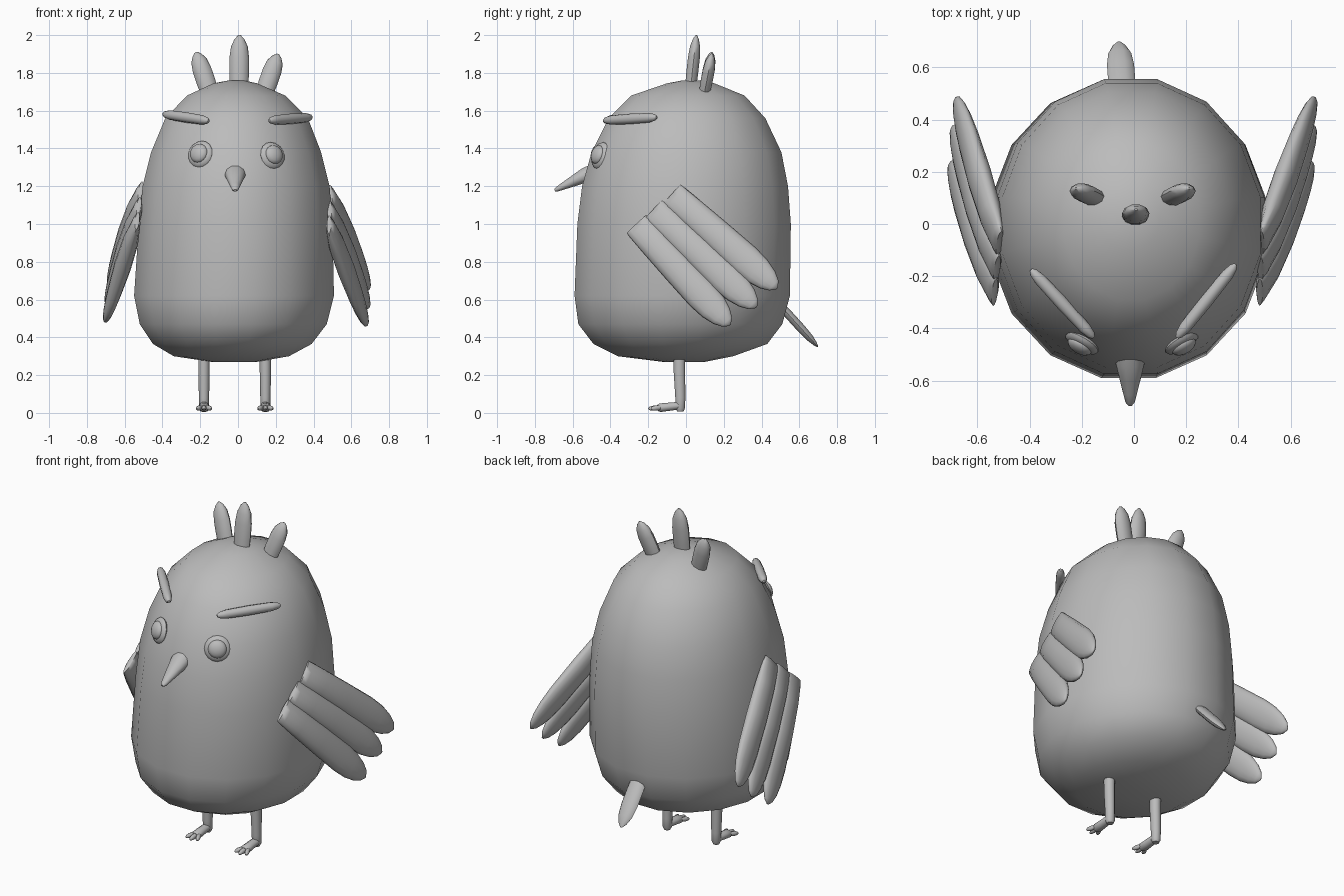
import bpy, bmesh, math
from mathutils import Vector

if "Cube" in bpy.data.objects:
    bpy.data.objects.remove(bpy.data.objects["Cube"])

grey = bpy.data.materials.new("plain grey")
grey.diffuse_color = (0.5, 0.5, 0.5, 1)
grey.use_nodes = True
grey.node_tree.nodes["Principled BSDF"].inputs["Base Color"].default_value = grey.diffuse_color


def tube(name, rows, side, n=10, axis=None, phase=0.0, angle=50):
    """Loft of elliptical rings; rows are (centre, half width, half thickness)."""
    axis = Vector(axis) if axis else Vector(rows[-1][0]) - Vector(rows[0][0])
    axis.normalize()
    side = Vector(side)
    side = (side - axis * side.dot(axis)).normalized()
    up = axis.cross(side)
    bm = bmesh.new()
    rings = []
    for c, w, t in rows:
        ring = []
        for i in range(n):
            a = 2 * math.pi * i / n + phase
            ring.append(bm.verts.new(Vector(c) + side * w * math.cos(a) + up * t * math.sin(a)))
        rings.append(ring)
    for r, s in zip(rings, rings[1:]):
        for i in range(n):
            j = (i + 1) % n
            bm.faces.new((r[i], r[j], s[j], s[i]))
    bm.faces.new(rings[0][::-1])
    bm.faces.new(rings[-1])
    return finish(name, bm, angle)


def finish(name, bm, angle=50):
    bmesh.ops.recalc_face_normals(bm, faces=bm.faces)
    me = bpy.data.meshes.new(name)
    bm.to_mesh(me)
    bm.free()
    me.materials.append(grey)
    ob = bpy.data.objects.new(name, me)
    bpy.context.collection.objects.link(ob)
    bpy.ops.object.select_all(action='DESELECT')
    ob.select_set(True)
    bpy.context.view_layer.objects.active = ob
    bpy.ops.object.shade_smooth_by_angle(angle=math.radians(angle))
    return ob


def shaft(name, a, b, side, profile, w, t, n=10):
    """Straight tube from a to b; profile is (position, scale) along it."""
    a, b = Vector(a), Vector(b)
    return tube(name, [(a.lerp(b, v), w * s, t * s) for v, s in profile], side, n)


def button(name, centre, normal, r, depth):
    """Flattened ball facing along normal."""
    bm = bmesh.new()
    bmesh.ops.create_uvsphere(bm, u_segments=16, v_segments=8, radius=1)
    q = Vector(normal).to_track_quat('Z', 'Y')
    for v in bm.verts:
        v.co = Vector(centre) + q @ Vector((v.co.x * r, v.co.y * r, v.co.z * depth))
    return finish(name, bm)


# Body: z, left, right, front, back
outline = [
    (0.27, -0.14, 0.10, -0.12, 0.10),
    (0.30, -0.34, 0.27, -0.36, 0.25),
    (0.365, -0.45, 0.39, -0.49, 0.43),
    (0.47, -0.52, 0.47, -0.57, 0.51),
    (0.62, -0.55, 0.508, -0.59, 0.55),
    (1.00, -0.525, 0.50, -0.575, 0.555),
    (1.20, -0.505, 0.485, -0.55, 0.54),
    (1.38, -0.46, 0.44, -0.50, 0.505),
    (1.56, -0.385, 0.37, -0.41, 0.42),
    (1.68, -0.27, 0.25, -0.29, 0.31),
    (1.745, -0.13, 0.10, -0.10, 0.15),
    (1.76, -0.05, 0.03, -0.02, 0.07),
]
k = 0.5 / math.cos(math.pi / 16)
tube("body", [(((l + r) / 2, (f + b) / 2, z), (r - l) * k, (b - f) * k)
              for z, l, r, f, b in outline],
     (1, 0, 0), 16, axis=(0, 0, 1), phase=math.pi / 16, angle=80)

# Eyes and brows
for label, s, x, z in (("left", -1, -0.20, 1.37), ("right", 1, 0.183, 1.363)):
    normal = Vector((s * 0.5, -0.85, 0.28)).normalized()
    c = Vector((x, -0.455, z))
    button(label + "_eye", c, normal, 0.073, 0.025)
    button(label + "_pupil", c + normal * 0.015, normal, 0.052, 0.028)
capsule = [(0, 0.3), (0.04, 0.7), (0.14, 1), (0.5, 1.1), (0.86, 1), (0.96, 0.7), (1, 0.3)]
shaft("left_brow", (-0.395, -0.175, 1.582), (-0.155, -0.435, 1.546), (0, 0, 1), capsule, 0.025, 0.024)
shaft("right_brow", (0.39, -0.155, 1.565), (0.165, -0.435, 1.548), (0, 0, 1), capsule, 0.025, 0.024)

# Beak
shaft("beak", (-0.015, -0.46, 1.295), (-0.015, -0.695, 1.178), (1, 0, 0),
      [(0, 0.9), (0.3, 1), (0.55, 0.75), (0.8, 0.48), (0.95, 0.32), (1, 0.15)], 0.056, 0.042)

# Crest feathers
plume = [(0, 0.9), (0.3, 1), (0.6, 1), (0.8, 0.85), (0.93, 0.5), (1, 0.12)]
shaft("middle_crest", (0.005, 0.022, 1.70), (0.008, 0.055, 2.0), (1, 0, 0), plume, 0.052, 0.033)
shaft("left_crest", (-0.145, 0.095, 1.68), (-0.222, 0.137, 1.91), (1, 0, 0), plume, 0.050, 0.033)
shaft("right_crest", (0.135, 0.095, 1.68), (0.212, 0.137, 1.90), (1, 0, 0), plume, 0.050, 0.033)

# Tail
shaft("tail", (-0.042, 0.48, 0.59), (-0.058, 0.698, 0.35), (1, 0, 0), plume, 0.052, 0.024)

# Wings: three fused feathers lying in the plane x = a + b*y + c*z
feather = [(0, 0.070, 0.012), (0.04, 0.073, 0.024), (0.2, 0.078, 0.042), (0.45, 0.083, 0.046),
           (0.7, 0.086, 0.038), (0.82, 0.078, 0.032), (0.91, 0.060, 0.025),
           (0.97, 0.036, 0.016), (1, 0.008, 0.004)]
roots = [(-0.262, 0.998), (-0.172, 1.075), (-0.075, 1.155)]
tips = [(0.232, 0.465), (0.372, 0.56), (0.482, 0.66)]
for label, s, a, b, c, dz in (("right", 1, 0.729, 0.196, -0.196, 0.0),
                              ("left", -1, 0.794, 0.096, -0.231, 0.02)):
    normal = Vector((s, -b, -c))
    for i, (p, q) in enumerate(zip(roots, tips)):
        p, q = [Vector((s * (a + b * y + c * (z + dz)), y, z + dz)) for y, z in (p, q)]
        tube(f"{label}_wing_feather_{i + 1}", [(p.lerp(q, v), w, t) for v, w, t in feather],
             (q - p).cross(normal), 14, angle=70)

# Legs with three-toed feet
for label, x in (("left", -0.18), ("right", 0.145)):
    tube(label + "_leg", [((x, -0.035, 0.40), 0.031, 0.033), ((x, -0.035, 0.22), 0.030, 0.032),
                          ((x, -0.03, 0.08), 0.027, 0.028), ((x, -0.03, 0.025), 0.026, 0.026),
                          ((x, -0.03, 0.008), 0.018, 0.018)], (1, 0, 0), 10, axis=(0, 0, -1))
    shaft(label + "_foot", (x, -0.02, 0.04), (x, -0.15, 0.026), (1, 0, 0),
          [(0, 0.7), (0.2, 0.9), (0.6, 0.95), (0.9, 1), (1, 0.7)], 0.029, 0.024)
    for i in (-1, 0, 1):
        shaft(f"{label}_toe_{i + 2}", (x + i * 0.012, -0.125, 0.03),
              (x + i * 0.038, -0.20 + abs(i) * 0.015, 0.022), (1, 0, 0),
              [(0, 0.9), (0.6, 1), (0.88, 0.7), (1, 0.2)], 0.013, 0.014, 8)
